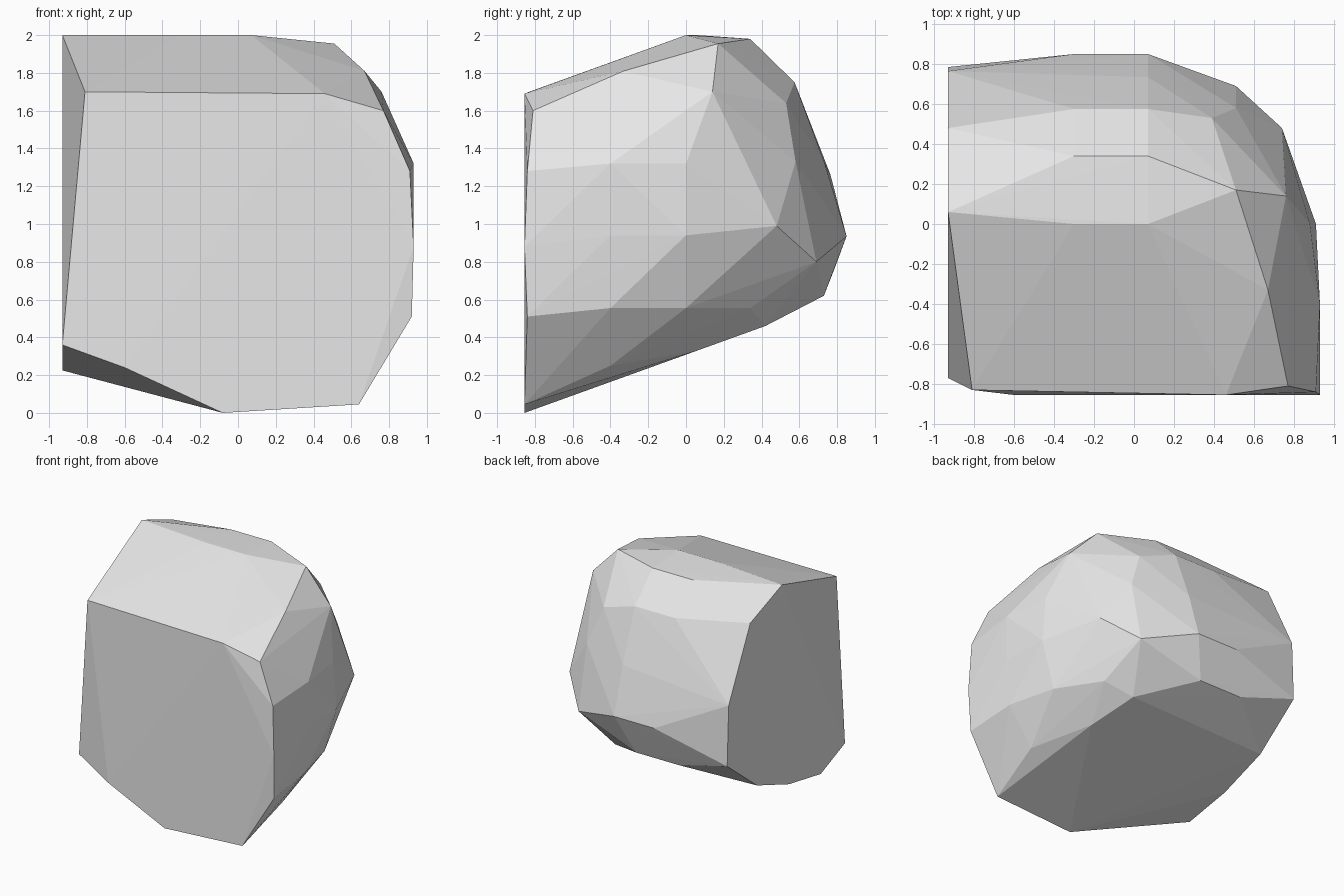
import bpy
import bmesh

# Remove the default cube if the scene has it
default_cube = bpy.data.objects.get("Cube")
if default_cube:
    bpy.data.objects.remove(default_cube, do_unlink=True)


def profile(axis, offset, pairs):
    """Place a flat outline of coordinate pairs at an offset along one axis."""
    points = []
    for first, second in pairs:
        point = [first, second]
        point.insert("xyz".index(axis), offset)
        points.append(point)
    return points


def make_material(name, colour):
    material = bpy.data.materials.new(name)
    material.use_nodes = True
    material.diffuse_color = colour
    shader = material.node_tree.nodes["Principled BSDF"]
    shader.inputs["Base Color"].default_value = colour
    shader.inputs["Roughness"].default_value = 0.8
    return material


def make_hull(name, points, material):
    """Wrap the outlines in one faceted, closed skin."""
    bm = bmesh.new()
    for point in points:
        bm.verts.new(point)
    result = bmesh.ops.convex_hull(bm, input=bm.verts[:])
    # Drop points that ended up inside the skin
    leftover = set(result["geom_interior"]) | set(result["geom_unused"])
    loose = [item for item in leftover if isinstance(item, bmesh.types.BMVert)]
    bmesh.ops.delete(bm, geom=loose, context="VERTS")
    bmesh.ops.recalc_face_normals(bm, faces=bm.faces[:])
    mesh = bpy.data.meshes.new(name)
    bm.to_mesh(mesh)
    bm.free()
    mesh.materials.append(material)
    rock = bpy.data.objects.new(name, mesh)
    bpy.context.collection.objects.link(rock)
    return rock


outline = []

# Flat broken flank
outline += profile("x", -0.93, [
    (0.06, 2.0), (0.48, 1.84), (0.765, 1.26), (0.785, 0.76),
    (0.39, 0.45), (-0.03, 0.30), (-0.45, 0.225), (-0.77, 0.36)])

# Flat broken front, with its slightly set back corners
outline += profile("y", -0.855, [
    (-0.6, 0.24), (-0.08, 0.0), (0.64, 0.045), (0.93, 0.88), (0.46, 1.69)])
outline += profile("y", -0.84, [(0.92, 0.51), (0.91, 1.28)])
outline += [(-0.81, -0.83, 1.7), (0.77, -0.81, 1.6)]

# Two matching ribs over the crown and down the back
for rib_x in (-0.3, 0.07):
    outline += profile("x", rib_x, [
        (0.0, 2.0), (0.34, 1.98), (0.575, 1.75), (0.735, 1.32), (0.85, 0.935)])
outline += profile("z", 0.62, [(-0.44, 0.73), (-0.05, 0.73)])

# Rounded back corner
outline += profile("x", 0.51, [(0.17, 1.955), (0.58, 1.33), (0.69, 0.8)])
outline += [(0.39, 0.53, 1.64), (0.76, 0.14, 1.7), (0.74, 0.48, 0.99)]

# Two ribs down the rounded flank
outline += profile("y", -0.4, [
    (0.69, 0.25), (0.9, 0.555), (0.93, 0.94), (0.93, 1.32)])
outline += profile("y", 0.0, [(0.8, 0.555), (0.91, 0.94), (0.88, 1.32)])
outline += [(0.67, -0.33, 1.81)]

# Edge of the sloping underside
outline += [(0.58, 0.34, 0.555), (0.36, 0.42, 0.46), (0.475, 0.06, 0.33)]

grey_stone = make_material("grey_stone", (0.8, 0.8, 0.8, 1.0))
make_hull("rock", outline, grey_stone)
